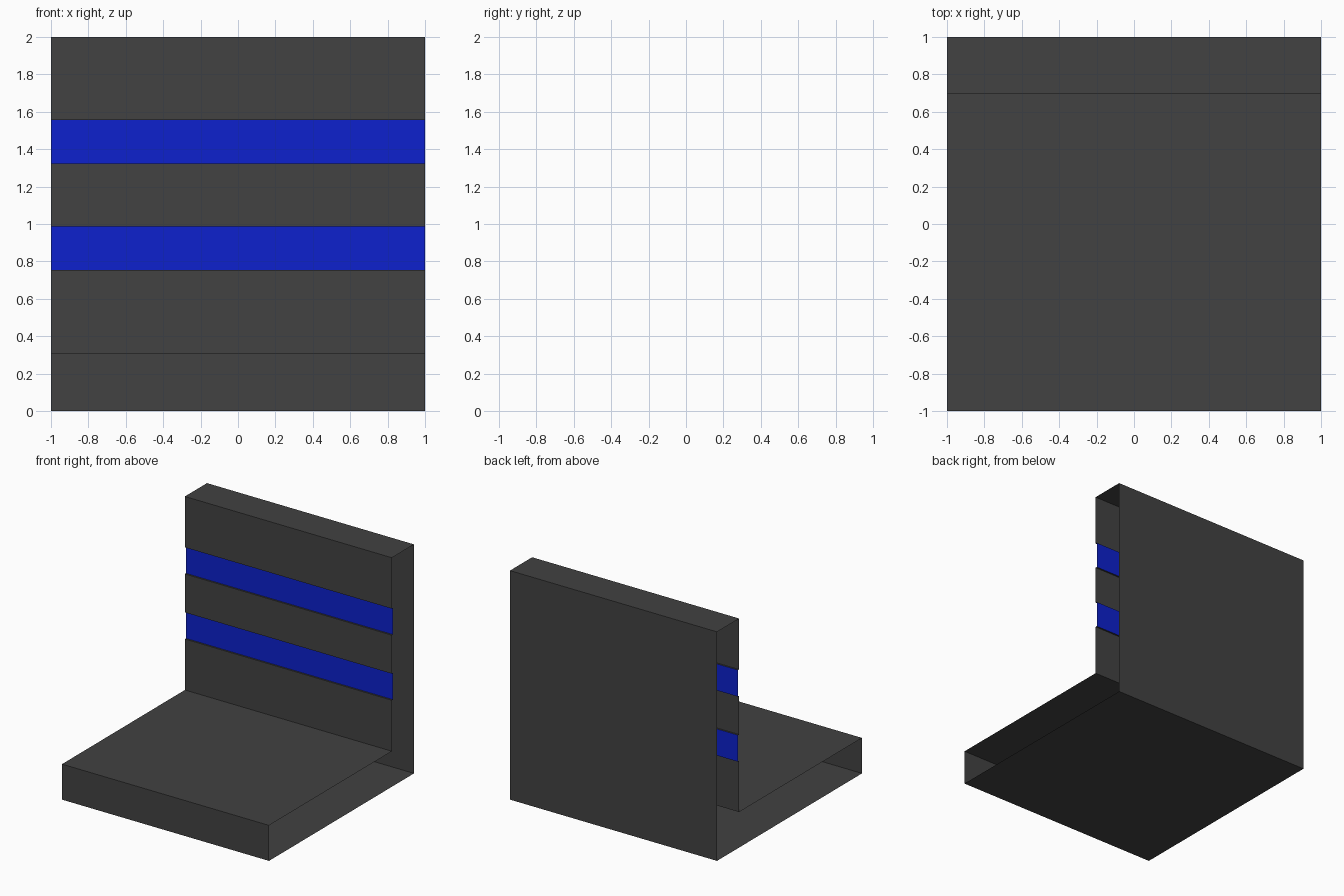
import bpy
import bmesh

if "Cube" in bpy.data.objects:
    bpy.data.objects.remove(bpy.data.objects["Cube"])


def material(name, rgb):
    m = bpy.data.materials.new(name)
    m.diffuse_color = (*rgb, 1.0)
    m.use_nodes = True
    m.node_tree.nodes["Principled BSDF"].inputs["Base Color"].default_value = m.diffuse_color
    return m


grey = material("dark grey", (0.054, 0.054, 0.054))
blue = material("blue", (0.004, 0.015, 0.61))

STEP_Y, STEP_Z, RECESS = 0.695, 0.31, 0.015
STRIPES = [(0.755, 0.987), (1.323, 1.555)]

# L-shaped outline (y, z), seat front to back top, with shallow stripe grooves
outline = [(-1, 0), (-1, STEP_Z), (STEP_Y, STEP_Z)]
for low, high in STRIPES:
    outline += [(STEP_Y, low), (STEP_Y + RECESS, low),
                (STEP_Y + RECESS, high), (STEP_Y, high)]
outline += [(STEP_Y, 2), (1, 2), (1, 0)]

# Sweep the outline along x; the two ends stay open
bm = bmesh.new()
left = [bm.verts.new((-1, y, z)) for y, z in outline]
right = [bm.verts.new((1, y, z)) for y, z in outline]
for i in range(len(outline)):
    j = (i + 1) % len(outline)
    face = bm.faces.new((left[i], right[i], right[j], left[j]))
    # Groove floors are blue
    a, b = outline[i], outline[j]
    if a[0] == b[0] == STEP_Y + RECESS:
        face.material_index = 1

# Make sure the faces point outward (front face looks to -y)
bm.normal_update()
bm.faces.ensure_lookup_table()
if bm.faces[0].normal.y > 0:
    bmesh.ops.reverse_faces(bm, faces=bm.faces[:])

mesh = bpy.data.meshes.new("striped_seat_shell")
bm.to_mesh(mesh)
bm.free()
mesh.materials.append(grey)
mesh.materials.append(blue)
bpy.context.collection.objects.link(bpy.data.objects.new("striped_seat_shell", mesh))
